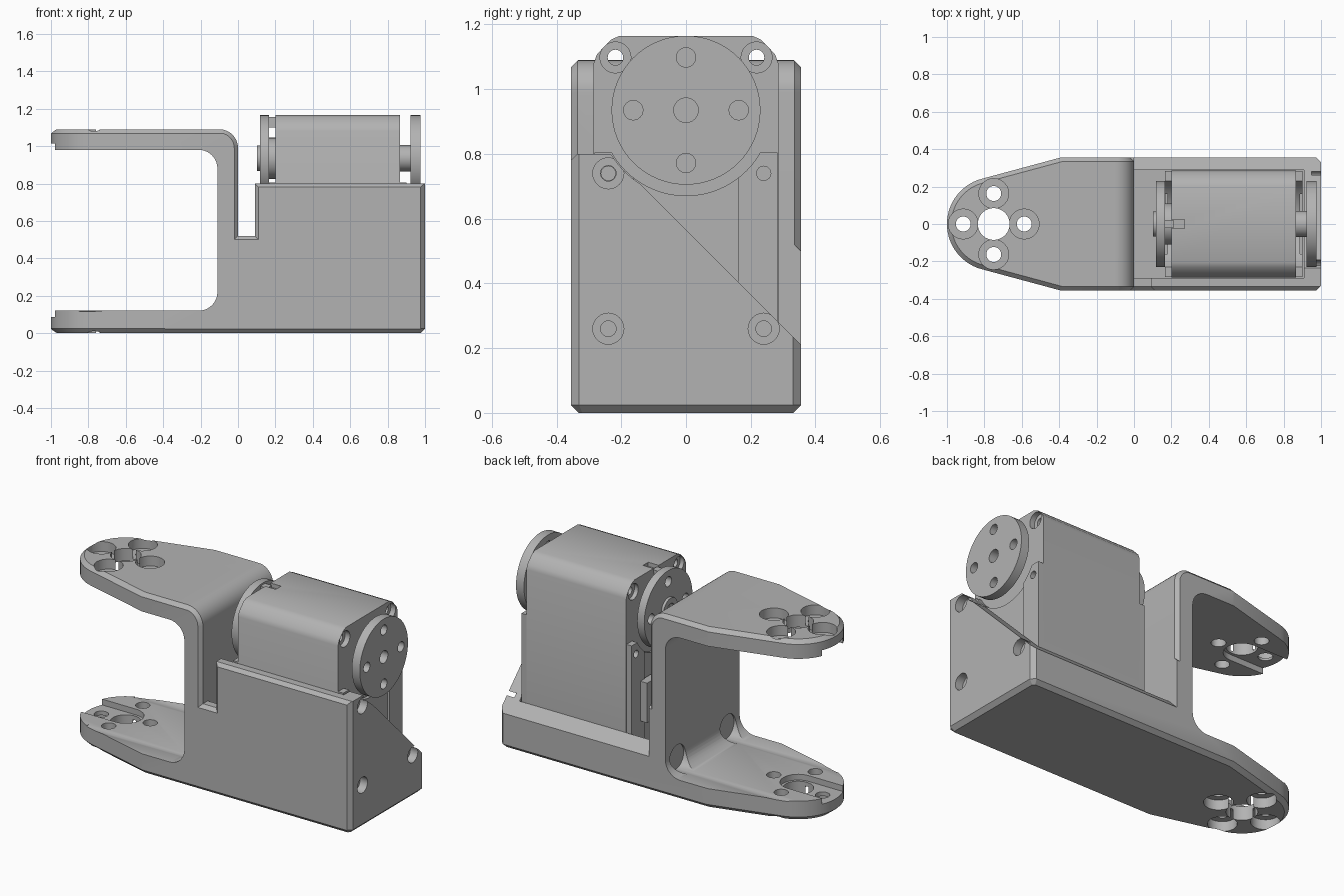
import bpy, bmesh
from math import cos, sin, radians, pi

if "Cube" in bpy.data.objects:
    bpy.data.objects.remove(bpy.data.objects["Cube"])

grey = bpy.data.materials.new("plain grey")
grey.use_nodes = True
grey.diffuse_color = (0.45, 0.45, 0.45, 1)
grey.node_tree.nodes["Principled BSDF"].inputs["Base Color"].default_value = (0.45, 0.45, 0.45, 1)

AXIS_Z = 0.935            # height of the output shaft
PIVOT = -0.75             # x of the arm pivot holes
RING = 0.163              # bolt circle radius


def arc(cx, cy, r, a0, a1, n=10):
    """Points along an arc, angles in degrees."""
    return [(cx + r * cos(radians(a0 + (a1 - a0) * i / n)),
             cy + r * sin(radians(a0 + (a1 - a0) * i / n))) for i in range(n + 1)]


def prism(name, pts, axis, lo, hi, bevel_rule=None, bevel=0.02):
    """Extrude a 2D outline along an axis, optionally chamfering chosen edges."""
    place = {"X": lambda p, t: (t, p[0], p[1]),
             "Y": lambda p, t: (p[0], t, p[1]),
             "Z": lambda p, t: (p[0], p[1], t)}[axis]
    bm = bmesh.new()
    a = [bm.verts.new(place(p, lo)) for p in pts]
    b = [bm.verts.new(place(p, hi)) for p in pts]
    bm.faces.new(a)
    bm.faces.new(b[::-1])
    for i in range(len(pts)):
        j = (i + 1) % len(pts)
        bm.faces.new((a[j], a[i], b[i], b[j]))
    bmesh.ops.recalc_face_normals(bm, faces=bm.faces)
    if bevel_rule:
        k = "XYZ".index(axis)
        edges = [e for e in bm.edges
                 if abs(e.verts[0].co[k] - e.verts[1].co[k]) < 1e-5
                 and bevel_rule((e.verts[0].co + e.verts[1].co) / 2)]
        bmesh.ops.bevel(bm, geom=edges, offset=bevel, segments=1,
                        affect='EDGES', clamp_overlap=True)
    mesh = bpy.data.meshes.new(name)
    bm.to_mesh(mesh)
    bm.free()
    mesh.materials.append(grey)
    ob = bpy.data.objects.new(name, mesh)
    bpy.context.collection.objects.link(ob)
    return ob


def disc(name, axis, u, v, r, lo, hi, n=40, **kw):
    return prism(name, arc(u, v, r, 0, 360, n)[:-1], axis, lo, hi, **kw)


def box(name, x0, x1, y0, y1, z0, z1):
    return prism(name, [(x0, y0), (x1, y0), (x1, y1), (x0, y1)], "Z", z0, z1)


def combine(ob, other, op='DIFFERENCE'):
    """Apply a boolean and discard the helper."""
    m = ob.modifiers.new("cut", 'BOOLEAN')
    m.operation, m.solver, m.object = op, 'EXACT', other
    bpy.context.view_layer.objects.active = ob
    bpy.ops.object.modifier_apply(modifier=m.name)
    bpy.data.objects.remove(other)


def bore(ob, axis, u, v, r, lo, hi, n=24):
    combine(ob, disc("cutter", axis, u, v, r, lo, hi, n))


def ring(cu, cv):
    return [(cu + RING * cos(i * pi / 2), cv + RING * sin(i * pi / 2)) for i in range(4)]


# Bracket: side profile with chamfered outer path
side = ([(-1.1, 1.09)] + arc(-0.1, 0.99, 0.1, 90, 0)
        + [(0, 0.52), (0.09, 0.52), (0.09, 0.8), (1.1, 0.8), (1.1, -0.1), (-1.1, -0.1), (-1.1, 0.12)]
        + arc(-0.21, 0.22, 0.1, -90, 0) + arc(-0.21, 0.88, 0.1, 0, 90) + [(-1.1, 0.98)])
bracket = prism("bracket", side, "Y", -0.355, 0.355,
                lambda c: (c.z > 0.985 and c.x > -1.09) or (c.x > -0.05 and c.z > 0.45 and c.x < 1.09))

# Plan outline with rounded tip, clipping the arms
plan = (arc(PIVOT, 0, 0.25, 105, 255, 28)
        + [(-0.39, -0.356), (0.975, -0.356), (1, -0.33), (1, 0.33), (0.975, 0.356), (-0.39, 0.356)])
combine(bracket, prism("clip", plan, "Z", 0, 1.091, lambda c: True, 0.024), 'INTERSECT')

# Servo pocket, sloping rear cut and clearance for the output disc
combine(bracket, box("cutter", 0, 0.91, -0.29, 0.29, 0.1, 2))
combine(bracket, prism("cutter", [(-1, 1.565), (1, -0.435), (1, 2), (-1, 2)], "X", 0, 1.2))
bore(bracket, "X", 0, AXIS_Z, 0.268, 0.85, 1.2, 64)

# Pivot holes with outer counterbores, and inner guide slots
for z0, z1, bore_z, slot_z in ((-0.1, 0.2, (-0.1, 0.06), (0.085, 0.2)),
                               (0.9, 1.2, (1.03, 1.2), (0.9, 1.015))):
    slot = arc(PIVOT, 0, 0.1, -90, 90, 16) + [(-1.2, 0.1), (-1.2, -0.1)]
    combine(bracket, prism("cutter", slot, "Z", *slot_z))
    bore(bracket, "Z", PIVOT, 0, 0.085, z0, z1, 36)
    for u, v in ring(PIVOT, 0):
        bore(bracket, "Z", u, v, 0.04, z0, z1)
        bore(bracket, "Z", u, v, 0.08, *bore_z)

# Screw clearances in the inner fillet
for y in (-0.24, 0.24):
    bore(bracket, "X", y, 0.19, 0.075, -0.85, -0.1, 32)

# End wall screw holes
for y, z in ((-0.24, 0.74), (-0.24, 0.26), (0.24, 0.26)):
    bore(bracket, "X", y, z, 0.024, 0.88, 1.1)
    bore(bracket, "X", y, z, 0.048, 0.95, 1.1)

# Servo case with softened shoulders
shoulder = arc(0.215, 1.095, 0.07, 0, 90, 2)
half = [(0.285, 0.11), (0.285, 1.08), (0.275, 1.108), (0.232, 1.153), (0.205, 1.165)]
case = prism("servo_case", half + [(-y, z) for y, z in half[::-1]], "X", 0.2, 0.867)
combine(case, box("cutter", 0.19, 0.27, -0.025, 0.025, 1.14, 1.2))
for y in (-0.218, 0.218):
    for lo, hi in ((0.19, 0.225), (0.835, 0.9)):
        bore(case, "X", y, 1.098, 0.048, lo, hi)
    bore(case, "X", y, 1.098, 0.024, 0.18, 0.88)

# Servo end plates, hollowed around the discs
for name, lo, hi, cut_lo, cut_hi in (("servo_left_plate", 0.165, 0.2, 0.15, 0.18),
                                     ("servo_right_plate", 0.867, 0.902, 0.887, 0.92)):
    plate = prism(name, [(-0.283, 0.11), (0.283, 0.11), (0.283, 0.805), (-0.283, 0.805)], "X", lo, hi)
    bore(plate, "X", 0, AXIS_Z, 0.264, 0.1, 0.95, 64)
    combine(plate, box("cutter", cut_lo, cut_hi, -0.16, 0.16, 0.15, 0.9))
    for y in (-0.24, 0.24):
        bore(plate, "X", y, 0.74, 0.022, 0.1, 0.95)

# Output discs with bolt holes, and their shafts
for name, lo, hi in (("left_disc", 0.118, 0.165), ("right_disc", 0.922, 0.975)):
    d = disc(name, "X", 0, AXIS_Z, 0.23, lo, hi, 64)
    for y, z in ring(0, AXIS_Z) + [(0, AXIS_Z)]:
        bore(d, "X", y, z, 0.038 if y == 0 and z == AXIS_Z else 0.03, 0.05, 1.1)
disc("right_shaft", "X", 0, AXIS_Z, 0.07, 0.86, 0.924)
disc("left_shaft", "X", 0, AXIS_Z, 0.11, 0.16, 0.205)
cap = disc("left_shaft_cap", "X", 0, AXIS_Z, 0.068, 0.102, 0.17)
bore(cap, "X", 0, AXIS_Z, 0.035, 0.05, 0.13)

# Cable socket in the gap, and the top index tab
box("cable_socket", 0.12, 0.17, 0.09, 0.2, 0.32, 0.56)
box("index_tab", 0.165, 0.21, -0.022, 0.022, 1.1, 1.155)

# Smooth round surfaces, keep hard edges
bpy.ops.object.select_all(action='DESELECT')
for ob in bpy.context.collection.objects:
    if ob.type == 'MESH':
        ob.select_set(True)
        bpy.context.view_layer.objects.active = ob
bpy.ops.object.shade_smooth_by_angle(angle=radians(30))
